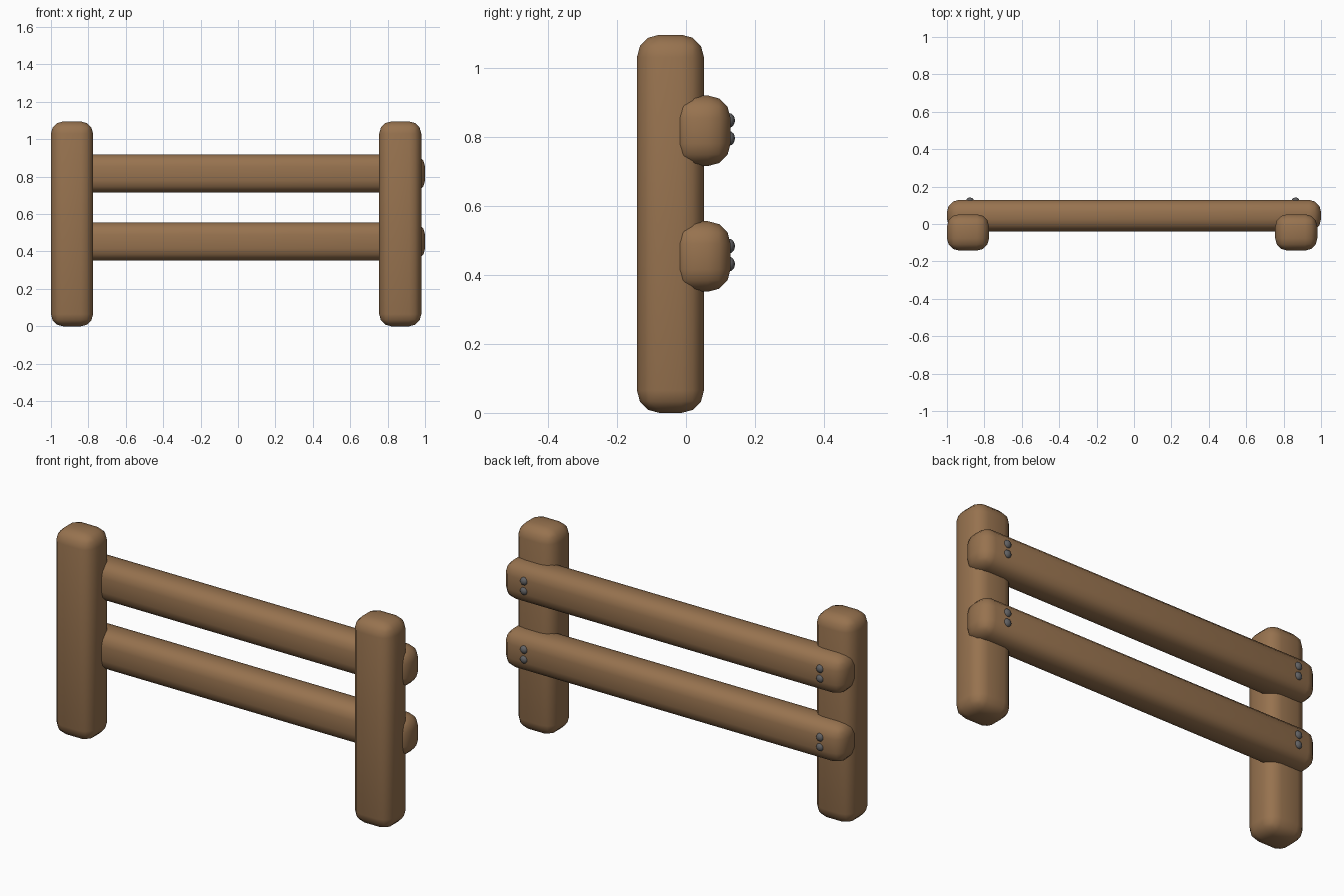
import bpy
import math

if "Cube" in bpy.data.objects:
    bpy.data.objects.remove(bpy.data.objects["Cube"])


def material(name, colour):
    m = bpy.data.materials.new(name)
    m.diffuse_color = (*colour, 1)
    m.use_nodes = True
    m.node_tree.nodes["Principled BSDF"].inputs["Base Color"].default_value = m.diffuse_color
    return m


wood = material("brown wood", (0.31, 0.17, 0.078))
metal = material("dark grey metal", (0.12, 0.12, 0.125))


def finish(obj, name, mat, angle):
    obj.name = name
    obj.data.materials.append(mat)
    bpy.ops.object.shade_smooth_by_angle(angle=math.radians(angle))


def timber(name, lo, hi, radius=0.065):
    """Rounded wooden beam between two corners."""
    bpy.ops.mesh.primitive_cube_add(size=1)
    obj = bpy.context.object
    obj.location = [(a + b) / 2 for a, b in zip(lo, hi)]
    obj.scale = [b - a for a, b in zip(lo, hi)]
    bpy.ops.object.transform_apply(location=False, rotation=False, scale=True)
    bevel = obj.modifiers.new("rounding", "BEVEL")
    bevel.width = radius
    bevel.segments = 3
    bevel.limit_method = "NONE"
    bpy.ops.object.modifier_apply(modifier=bevel.name)
    finish(obj, name, wood, 50)


# Upright posts
timber("left_post", (-1.0, -0.142, 0), (-0.775, 0.052, 1.095))
timber("right_post", (0.755, -0.142, 0), (0.98, 0.052, 1.095))

# Horizontal rails on the back of the posts, with a pair of bolts at each end
for label, z in (("lower", 0.453), ("upper", 0.817)):
    timber(label + "_rail", (-1, -0.039, z - 0.102), (1, 0.129, z + 0.102))
    for side, x in (("left", -0.877), ("right", 0.864)):
        for row, dz in (("bottom", -0.022), ("top", 0.03)):
            bpy.ops.mesh.primitive_uv_sphere_add(
                segments=12, ring_count=8, radius=0.021, location=(x, 0.125, z + dz))
            bolt = bpy.context.object
            bolt.scale.y = 0.8
            finish(bolt, f"{label}_{side}_{row}_bolt", metal, 60)
